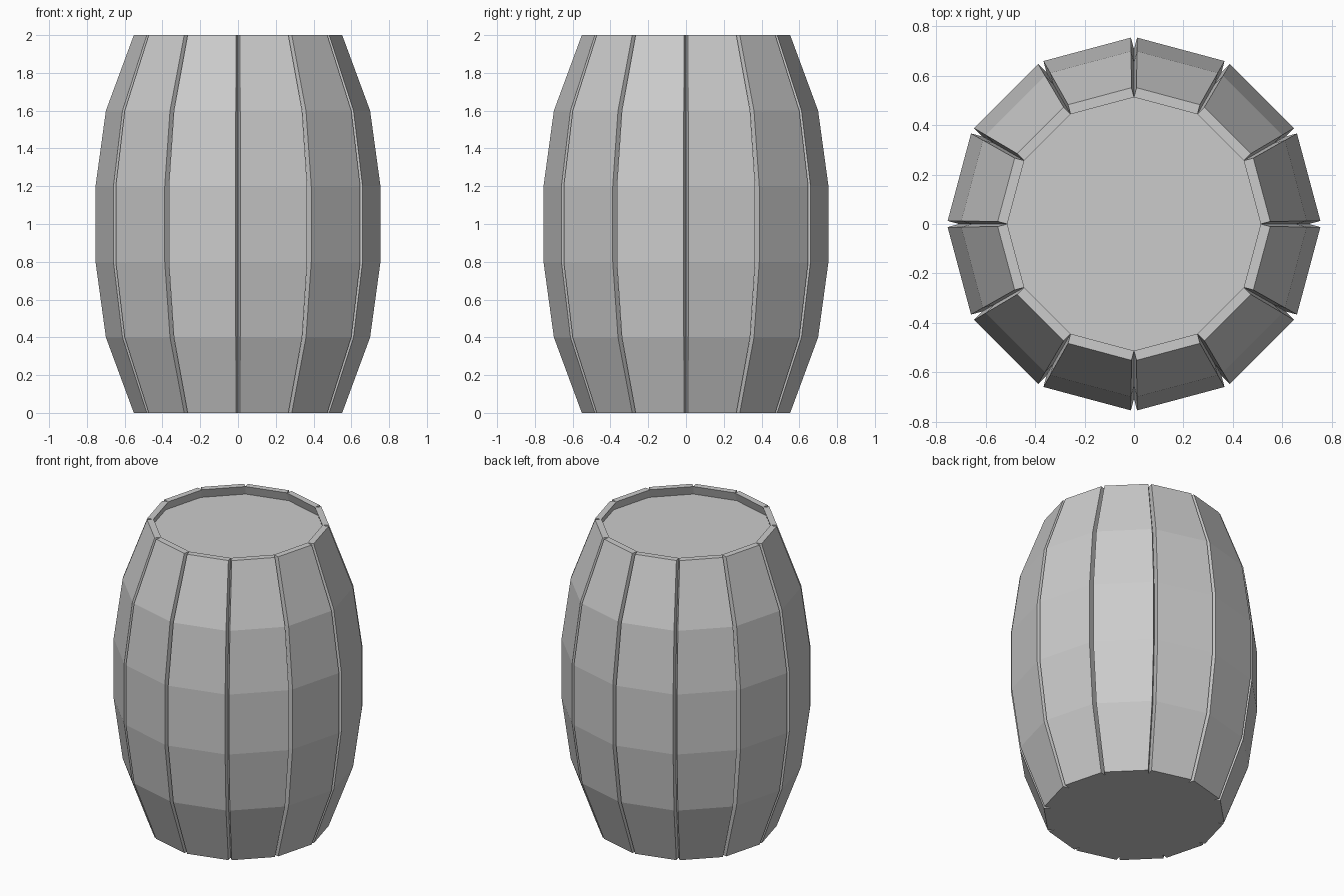
import bpy, bmesh
from math import radians, sin, cos
from mathutils import Vector

if "Cube" in bpy.data.objects:
    bpy.data.objects.remove(bpy.data.objects["Cube"])

SIDES = 12
STEP = radians(360 / SIDES)
# (height, inner corner radius, plank thickness)
PROFILE = [(0.0, 0.513, 0.040), (0.4, 0.655, 0.046), (0.8, 0.708, 0.048),
           (1.2, 0.708, 0.048), (1.6, 0.655, 0.046), (2.0, 0.513, 0.040)]


def polar(r, a, z):
    return Vector((r * cos(a), r * sin(a), z))


def make_stave(index):
    """Bowed plank: a straight-sided block pushed out from one inner facet."""
    a0, a1 = index * STEP, (index + 1) * STEP
    normal = polar(1, (a0 + a1) / 2, 0)
    bm = bmesh.new()
    rings = []
    for z, r, t in PROFILE:
        p, q = polar(r, a0, z), polar(r, a1, z)
        rings.append([bm.verts.new(v) for v in (p, p + normal * t, q + normal * t, q)])
    for lo, hi in zip(rings, rings[1:]):
        for i in range(4):
            j = (i + 1) % 4
            bm.faces.new((lo[i], lo[j], hi[j], hi[i]))
    bm.faces.new(rings[0])
    bm.faces.new(rings[-1])
    bmesh.ops.recalc_face_normals(bm, faces=bm.faces[:])
    mesh = bpy.data.meshes.new("stave")
    bm.to_mesh(mesh)
    bm.free()
    obj = bpy.data.objects.new(f"stave_{index + 1:02d}", mesh)
    bpy.context.collection.objects.link(obj)


def make_lid(name, radius, bottom, top):
    bpy.ops.mesh.primitive_cylinder_add(vertices=SIDES, radius=radius, depth=top - bottom,
                                        location=(0, 0, (bottom + top) / 2))
    bpy.context.object.name = name


# Ring of staves, touching along their inner edges with V gaps outside
for i in range(SIDES):
    make_stave(i)

# Recessed top lid and flush bottom lid
make_lid("top_lid", 0.534, 1.89, 1.94)
make_lid("bottom_lid", 0.513, 0.0, 0.05)
